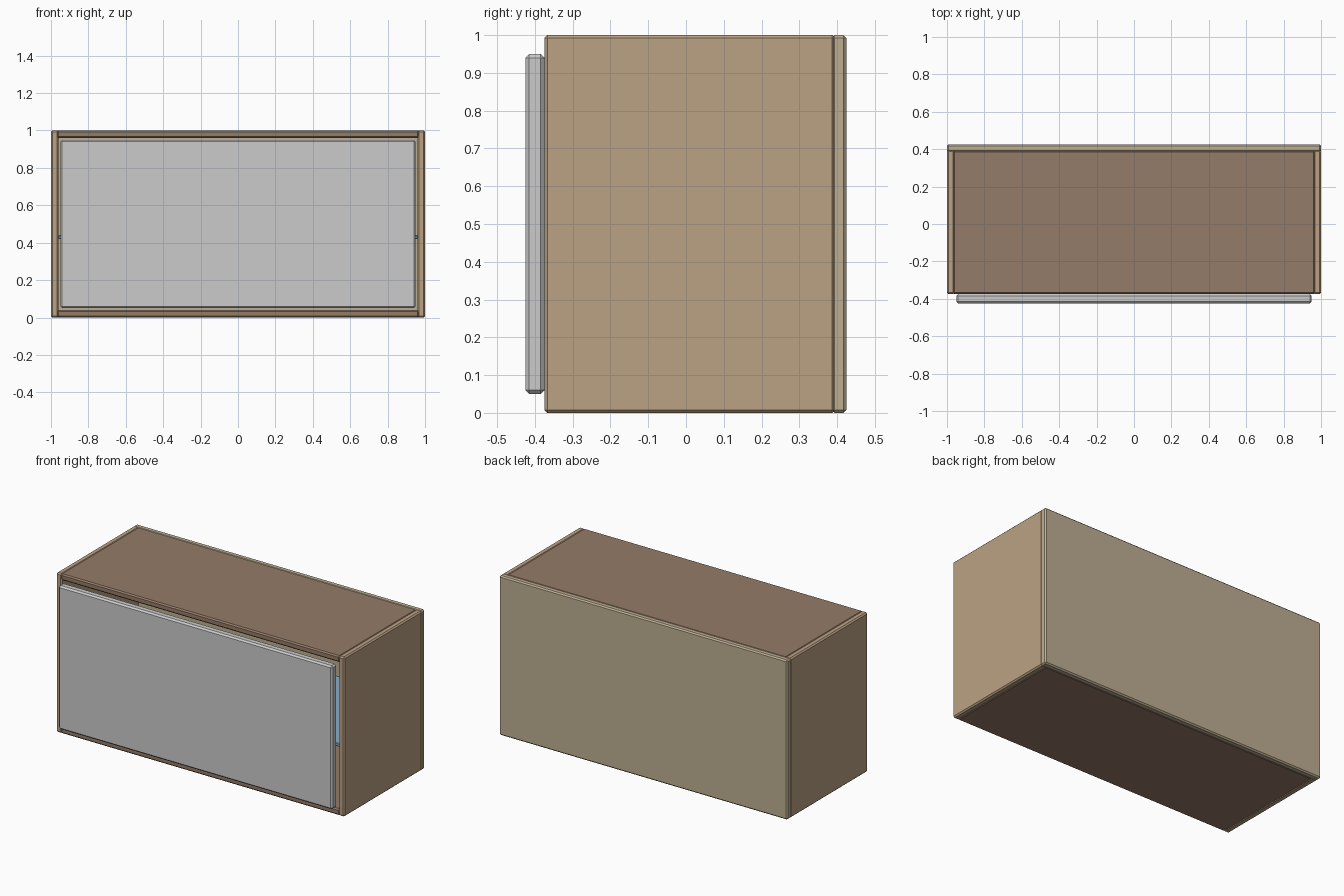
import bpy, bmesh

if "Cube" in bpy.data.objects:
    bpy.data.objects.remove(bpy.data.objects["Cube"])


def material(name, r, g, b):
    m = bpy.data.materials.new(name)
    m.diffuse_color = (r, g, b, 1)
    m.use_nodes = True
    m.node_tree.nodes["Principled BSDF"].inputs["Base Color"].default_value = m.diffuse_color
    return m


def panel(name, lo, hi, mat, chamfer=0.008):
    """Axis-aligned board from corner lo to corner hi with chamfered edges."""
    bm = bmesh.new()
    bmesh.ops.create_cube(bm, size=1)
    for v in bm.verts:
        v.co = [(lo[i] + hi[i]) / 2 + v.co[i] * (hi[i] - lo[i]) for i in range(3)]
    mesh = bpy.data.meshes.new(name)
    bm.to_mesh(mesh)
    bm.free()
    mesh.materials.append(mat)
    ob = bpy.data.objects.new(name, mesh)
    bpy.context.collection.objects.link(ob)
    bev = ob.modifiers.new("chamfer", 'BEVEL')
    bev.width = chamfer
    bev.segments = 1
    return ob


tan = material("tan_wood", 0.50, 0.36, 0.23)
brown = material("brown_wood", 0.30, 0.20, 0.14)
pale = material("pale_wood", 0.52, 0.43, 0.29)
white = material("door_white", 0.72, 0.72, 0.70)
blue = material("shelf_blue", 0.25, 0.42, 0.58)

FRONT, BACK, T = -0.375, 0.425, 0.04

# side boards
for name, s in (("left_side", -1), ("right_side", 1)):
    x = sorted((s * (1 - T), s))
    panel(name, (x[0], FRONT, 0), (x[1], BACK - 0.03, 1), tan)

# top and bottom boards, let slightly into the sides and back
for name, z in (("bottom_board", 0), ("top_board", 1 - T)):
    panel(name, (-0.968, FRONT, z), (0.968, BACK - 0.032, z + T), brown)

# back board
panel("back_board", (-1, BACK - T, 0), (1, BACK, 1), pale)

# inner shelf, glimpsed through the gap beside the door
panel("shelf", (-0.96, FRONT + 0.02, 0.42), (0.96, BACK - T, 0.44), blue, 0.003)

# front door, standing proud of the case
panel("door", (-0.95, -0.425, 0.05), (0.95, FRONT, 0.95), white, 0.01)
